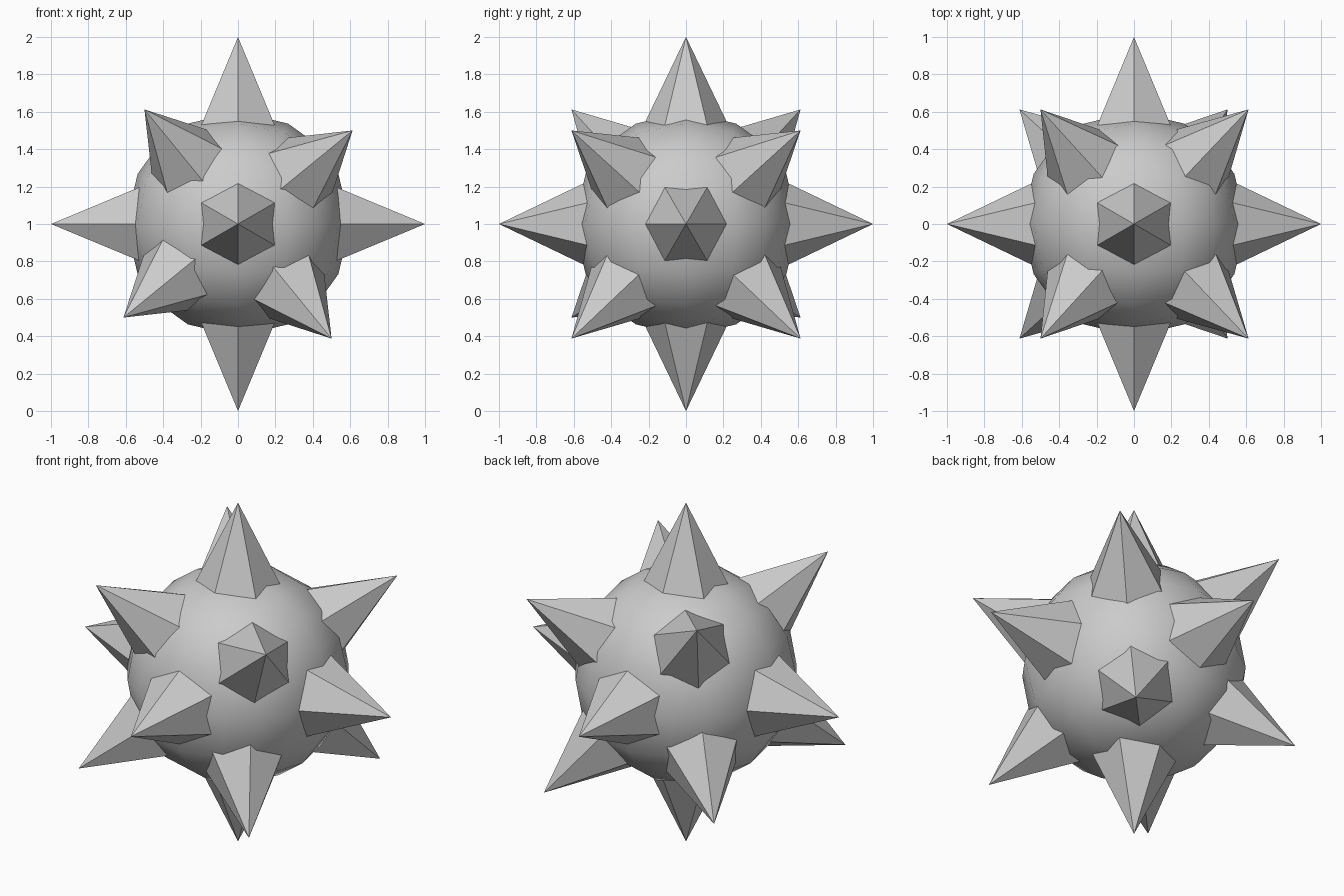
import bpy, bmesh, math
from mathutils import Matrix, Vector

if "Cube" in bpy.data.objects:
    bpy.data.objects.remove(bpy.data.objects["Cube"], do_unlink=True)

CENTRE = Vector((0, 0, 1))
BODY_RADIUS = 0.6
SPIKE_SLOPE = 0.48
SPIKE_LENGTH = 0.6

grey = bpy.data.materials.new("plain grey")
grey.use_nodes = True
colour = (0.6, 0.6, 0.6, 1)
grey.diffuse_color = colour
grey.node_tree.nodes["Principled BSDF"].inputs["Base Color"].default_value = colour


def add_object(name, bm, smooth=False):
    bmesh.ops.recalc_face_normals(bm, faces=bm.faces[:])
    for face in bm.faces:
        face.smooth = smooth
    mesh = bpy.data.meshes.new(name)
    bm.to_mesh(mesh)
    bm.free()
    mesh.materials.append(grey)
    obj = bpy.data.objects.new(name, mesh)
    obj.location = CENTRE
    bpy.context.collection.objects.link(obj)
    return obj


# Round body: a gridded cube pushed out to a sphere
bm = bmesh.new()
bmesh.ops.create_cube(bm, size=2)
bmesh.ops.subdivide_edges(bm, edges=bm.edges[:], cuts=3, use_grid_fill=True)
for v in bm.verts:
    v.co = v.co.normalized() * BODY_RADIUS
add_object("body", bm, smooth=True)


# Six-sided spike pointing outwards, one ridge turned towards the y axis
def add_spike(name, direction):
    d = direction.normalized()
    up = Vector((0, 0, 1)) if abs(d.y) > 0.9 else Vector((0, 1, 0))
    ridge = (up - d * up.dot(d)).normalized()
    side = ridge.cross(d)
    turn = Matrix((side, ridge, d)).transposed().to_4x4()
    bm = bmesh.new()
    bmesh.ops.create_cone(bm, cap_ends=True, segments=6,
                          radius1=SPIKE_SLOPE * SPIKE_LENGTH, radius2=0,
                          depth=SPIKE_LENGTH)
    bmesh.ops.remove_doubles(bm, verts=bm.verts[:], dist=1e-5)
    # the cone's first corner must lie on its local y axis
    corner = next(v.co for v in bm.verts if v.co.z < 0)
    spin = Matrix.Rotation(math.pi / 2 - math.atan2(corner.y, corner.x), 4, 'Z')
    lift = Matrix.Translation((0, 0, 1 - SPIKE_LENGTH / 2))
    bm.transform(turn @ lift @ spin)
    add_object(name, bm)


# Spikes along the main axes
for axis, (low, high) in enumerate((("right", "left"), ("front", "back"),
                                    ("bottom", "top"))):
    for sign, word in ((-1, low), (1, high)):
        d = Vector((0, 0, 0))
        d[axis] = sign
        add_spike(word + "_spike", d)

# Corner spikes: four around the y axis, mirrored front to back
reach = math.sqrt(0.375)
corners = (("upper_left", reach, 0.5), ("upper_right", -0.5, reach),
           ("lower_right", -reach, -0.5), ("lower_left", 0.5, -reach))
for place, x, z in corners:
    for sign, word in ((-1, "front"), (1, "back")):
        add_spike(f"{word}_{place}_spike", Vector((x, sign * reach, z)))
